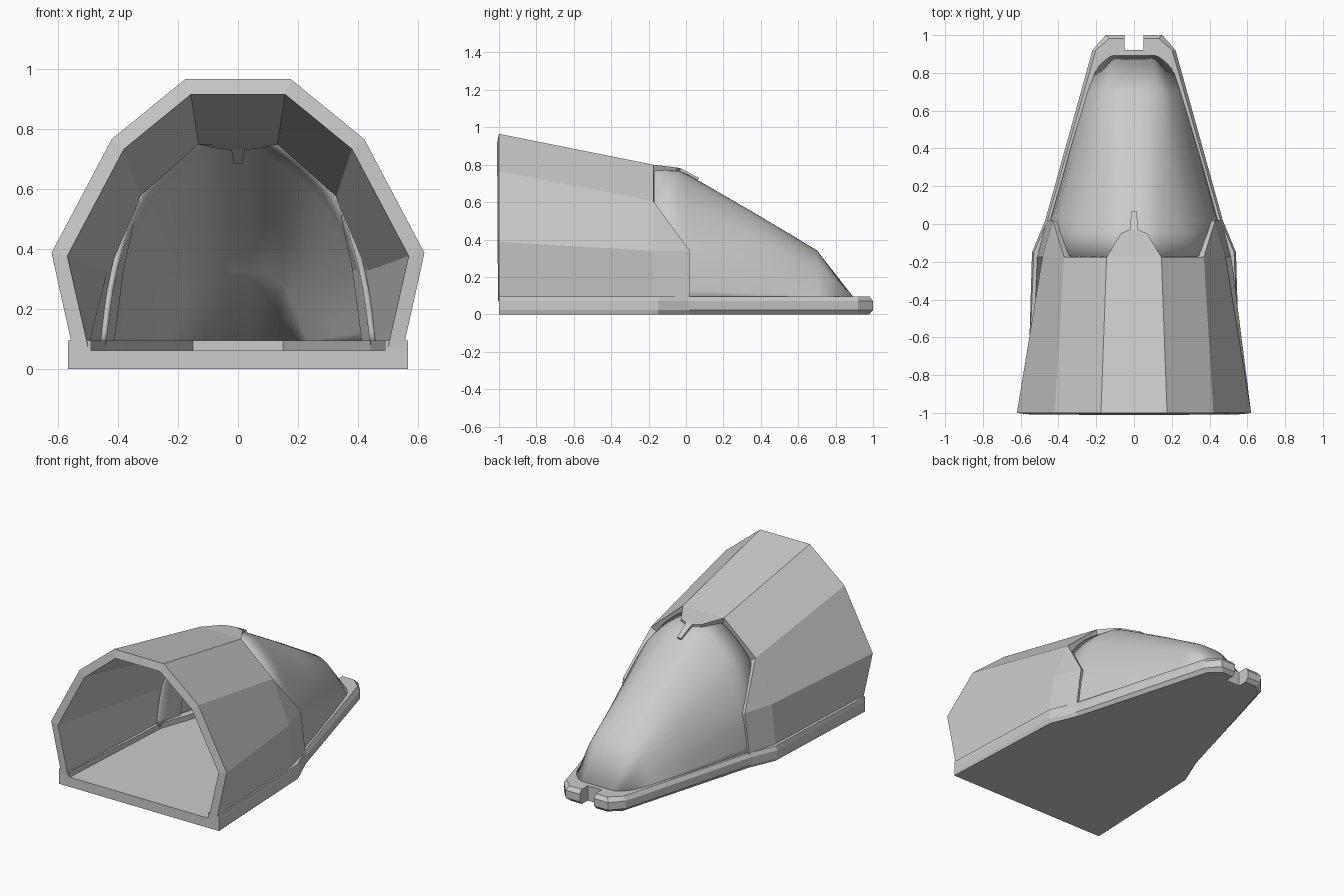
import bpy, bmesh

if "Cube" in bpy.data.objects:
    bpy.data.objects.remove(bpy.data.objects["Cube"])

def make(name, verts, faces, angle=None):
    bm = bmesh.new()
    vs = [bm.verts.new(v) for v in verts]
    for f in faces:
        bm.faces.new([vs[i] for i in f])
    bmesh.ops.remove_doubles(bm, verts=bm.verts[:], dist=1e-5)
    bmesh.ops.recalc_face_normals(bm, faces=bm.faces[:])
    me = bpy.data.meshes.new(name)
    bm.to_mesh(me)
    bm.free()
    ob = bpy.data.objects.new(name, me)
    bpy.context.collection.objects.link(ob)
    if angle is not None:
        bpy.ops.object.select_all(action='DESELECT')
        ob.select_set(True)
        bpy.context.view_layer.objects.active = ob
        bpy.ops.object.shade_smooth_by_angle(angle=angle)
    return ob

def solidify(ob, t):
    m = ob.modifiers.new("thickness", 'SOLIDIFY')
    m.thickness, m.offset, m.use_even_offset = t, -1, True

def prism(name, half, levels):
    """Mirrored outline swept through (z, inset) levels; inset grows to the rear."""
    outline = half + [(-x, y) for x, y in reversed(half)]
    n = len(outline)
    verts = []
    for z, inset in levels:
        for x, y in outline:
            t = max(0, min(1, (y + 1) / 1.5)) * inset
            side = 0 if abs(x) < 0.1 else t
            verts.append((x - side if x > 0 else x + side,
                          y - t if y > 0.95 else y, z))
    faces = [tuple(range(n)), tuple(range((len(levels) - 1) * n, len(levels) * n))]
    for k in range(len(levels) - 1):
        for i in range(n):
            j = (i + 1) % n
            faces.append((k*n + i, k*n + j, (k+1)*n + j, (k+1)*n + i))
    return make(name, verts, faces)

# Base plate with a notched, softened rear edge and a recessed floor
base = prism("base_plate",
             [(.565, -1), (.54, -.15), (.47, .02), (.22, .92), (.15, 1), (.05, 1), (.05, .92)],
             [(0, .022), (.022, 0), (.07, 0), (.095, .018)])
cutter = prism("floor_cutter", [(.495, -1.1), (.44, -.15), (.38, .02), (.15, .75)],
               [(.062, 0), (.2, 0)])
cutter.hide_render = True
cutter.hide_set(True)
cut = base.modifiers.new("recess", 'BOOLEAN')
cut.operation, cut.object, cut.solver = 'DIFFERENCE', cutter, 'EXACT'

# Faceted hood: half shell described once, then mirrored
hood_half = [
    (0, -1, .965), (.175, -1, .965), (.42, -1, .765), (.62, -1, .387), (.55, -1, .07),
    (0, -.175, .80), (.145, -.175, .80), (.37, -.175, .605), (.485, -.175, .34), (.515, -.175, .07),
    (.43, .02, .34), (.465, .02, .07),
    (.07, -.05, .785), (.022, -.03, .782), (0, -.03, .782), (.014, .07, .728), (0, .07, .728)]
hood_faces = [(i, i + 1, i + 6, i + 5) for i in range(4)]
hood_faces += [(8, 10, 11, 9), (7, 10, 8), (5, 6, 12, 13, 14), (14, 13, 15, 16)]
n = len(hood_half)
hood = make("hood", hood_half + [(-x, y, z) for x, y, z in hood_half],
            hood_faces + [tuple(i + n for i in reversed(f)) for f in hood_faces])
solidify(hood, .052)

# Smooth canopy lofted from half sections, centre line to lower edge
sections = [
    [(0, -.17, .775), (.14, -.17, .765), (.33, -.17, .59), (.42, -.17, .34), (.46, -.17, .08)],
    [(0, -.04, .768), (.13, -.04, .745), (.30, -.04, .59), (.415, -.04, .34), (.46, -.04, .08)],
    [(0, .02, .742), (.12, .02, .715), (.28, .02, .575), (.405, .02, .34), (.445, .02, .08)],
    [(0, .4, .522), (.11, .4, .505), (.215, .4, .41), (.295, .4, .25), (.34, .4, .08)],
    [(0, .7, .342), (.09, .7, .335), (.165, .7, .285), (.215, .7, .19), (.25, .7, .08)],
    [(0, .9, .085), (.06, .9, .085), (.115, .9, .085), (.165, .87, .085), (.212, .835, .08)]]

def smooth_row(half, steps=4):
    p = [(-x, y, z) for x, y, z in reversed(half[1:])] + half
    out = []
    for i in range(len(p) - 1):
        a, b, c, d = p[max(i-1, 0)], p[i], p[i+1], p[min(i+2, len(p)-1)]
        for s in range(steps):
            t = s / steps
            out.append(tuple(.5 * (2*b[k] + (c[k]-a[k])*t + (2*a[k]-5*b[k]+4*c[k]-d[k])*t*t
                                   + (3*b[k]-a[k]-3*c[k]+d[k])*t**3) for k in range(3)))
    return out + [p[-1]]

rows = [smooth_row(s) for s in sections]
w = len(rows[0])
canopy = make("canopy", [v for r in rows for v in r],
              [(k*w + i, k*w + i + 1, (k+1)*w + i + 1, (k+1)*w + i)
               for k in range(len(rows) - 1) for i in range(w - 1)], angle=.6)
solidify(canopy, .02)
